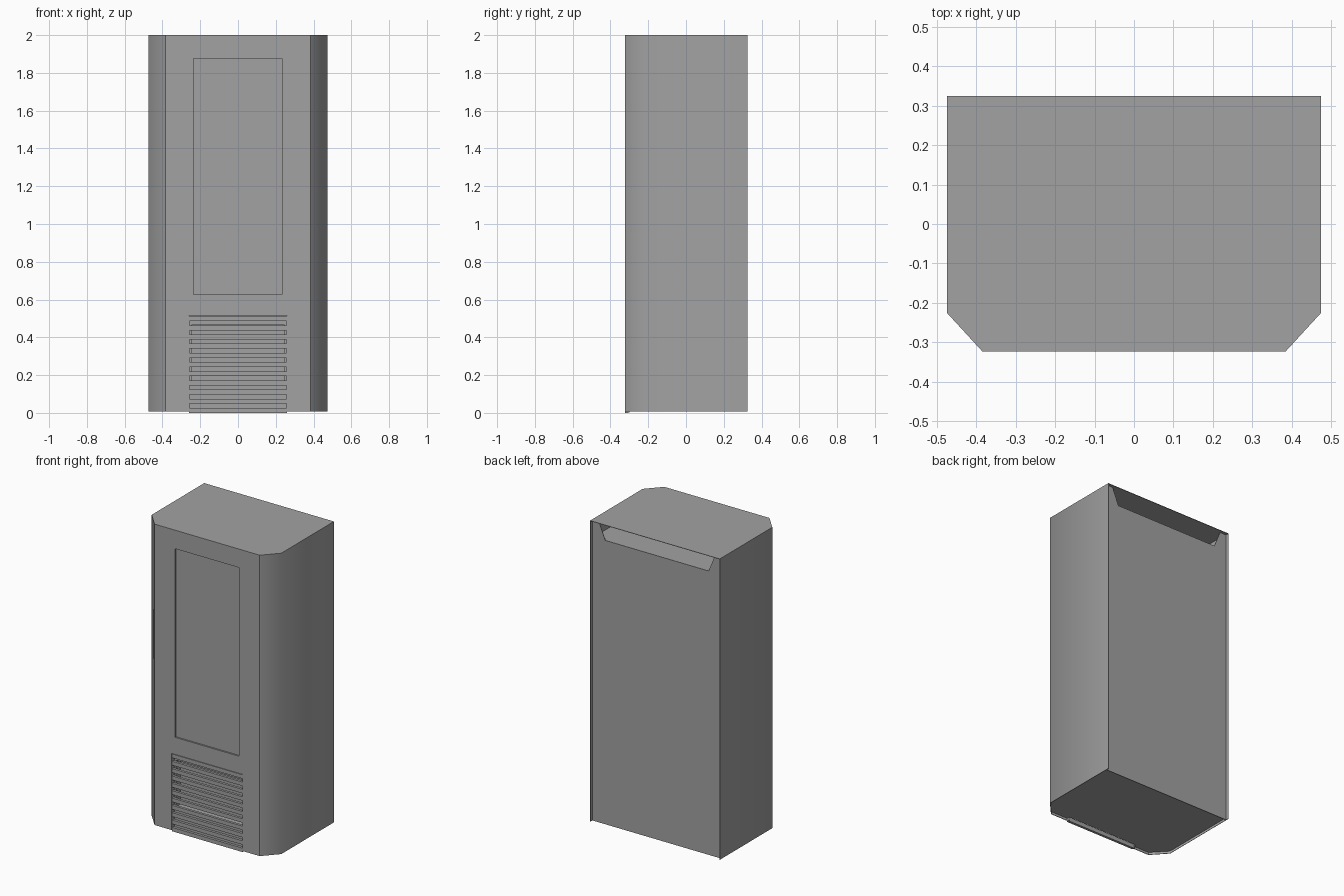
import bpy, bmesh
from math import radians
from mathutils import Vector

if "Cube" in bpy.data.objects:
    bpy.data.objects.remove(bpy.data.objects["Cube"])

# Dark grey painted metal
metal = bpy.data.materials.new("dark_grey_metal")
metal.diffuse_color = (0.36, 0.36, 0.36, 1.0)
metal.use_nodes = True
metal.node_tree.nodes["Principled BSDF"].inputs["Base Color"].default_value = metal.diffuse_color


def prism(name, pts, axis, lo, hi):
    """Extrude a closed 2D profile along one axis (x: pts are y,z; y: x,z; z: x,y)."""
    def place(p, t):
        return {'x': (t, p[0], p[1]), 'y': (p[0], t, p[1]), 'z': (p[0], p[1], t)}[axis]
    bm = bmesh.new()
    a = [bm.verts.new(place(p, lo)) for p in pts]
    b = [bm.verts.new(place(p, hi)) for p in pts]
    bm.faces.new(a)
    bm.faces.new(b[::-1])
    n = len(pts)
    for i in range(n):
        j = (i + 1) % n
        bm.faces.new((a[i], b[i], b[j], a[j]))
    bmesh.ops.recalc_face_normals(bm, faces=bm.faces[:])
    me = bpy.data.meshes.new(name)
    bm.to_mesh(me)
    bm.free()
    me.materials.append(metal)
    ob = bpy.data.objects.new(name, me)
    bpy.context.collection.objects.link(ob)
    return ob


def box(name, x0, x1, y0, y1, z0, z1):
    return prism(name, [(x0, y0), (x1, y0), (x1, y1), (x0, y1)], 'z', z0, z1)


def mirrored(half):
    return half + [(-x, y) for x, y in reversed(half)]


def activate(ob):
    bpy.ops.object.select_all(action='DESELECT')
    ob.select_set(True)
    bpy.context.view_layer.objects.active = ob


def cut(target, cutter):
    cutter.hide_render = True
    activate(target)
    mod = target.modifiers.new("cut", 'BOOLEAN')
    mod.operation = 'DIFFERENCE'
    mod.solver = 'EXACT'
    mod.object = cutter
    bpy.ops.object.modifier_apply(modifier=mod.name)
    bpy.data.objects.remove(cutter)


# Cabinet body with chamfered front corners
cabinet = prism("cabinet_body",
                mirrored([(0.385, -0.323), (0.475, -0.225), (0.475, 0.325)]), 'z', 0.007, 2.0)

# Recessed back panel between thin sheet sides, under the thin top plate
cut(cabinet, box("back_cutter", -0.472, 0.472, 0.305, 0.5, -0.5, 1.997))

# Tapered opening at the top of the back, leading to a wider inner cavity
cut(cabinet, prism("opening_cutter",
                   mirrored([(0.379, 1.887), (0.424, 1.997)]), 'y', 0.2, 0.4))
cut(cabinet, box("cavity_cutter", -0.465, 0.465, -0.1, 0.301, 1.885, 1.997))

# Underside recessed inside a thin rim
cut(cabinet, prism("floor_cutter",
                   mirrored([(0.383, -0.319), (0.472, -0.223), (0.472, 0.302)]),
                   'z', -0.2, 0.022))

# Shallow front display panel
cut(cabinet, box("panel_cutter", -0.235, 0.233, -0.5, -0.313, 0.628, 1.877))

# Grille pocket with a deeper air intake behind it
cut(cabinet, box("grille_cutter", -0.26, 0.26, -0.5, -0.300, -0.2, 0.515))
cut(cabinet, box("intake_cutter", -0.245, 0.245, -0.4, -0.25, 0.155, 0.465))

activate(cabinet)
bpy.ops.object.shade_smooth_by_angle(angle=radians(45))

# Grille: end frames and repeated flat bars
for side, name in ((-1, "left"), (1, "right")):
    xs = sorted((side * 0.26, side * 0.257))
    box("grille_frame_" + name, xs[0], xs[1], -0.322, -0.300, 0.001, 0.514)

bars = box("grille_bars", -0.259, 0.259, -0.323, -0.306, 0.0, 0.026)
array = bars.modifiers.new("repeat", 'ARRAY')
array.count = 11
array.use_relative_offset = False
array.use_constant_offset = True
array.constant_offset_displace = Vector((0, 0, 0.0486))
